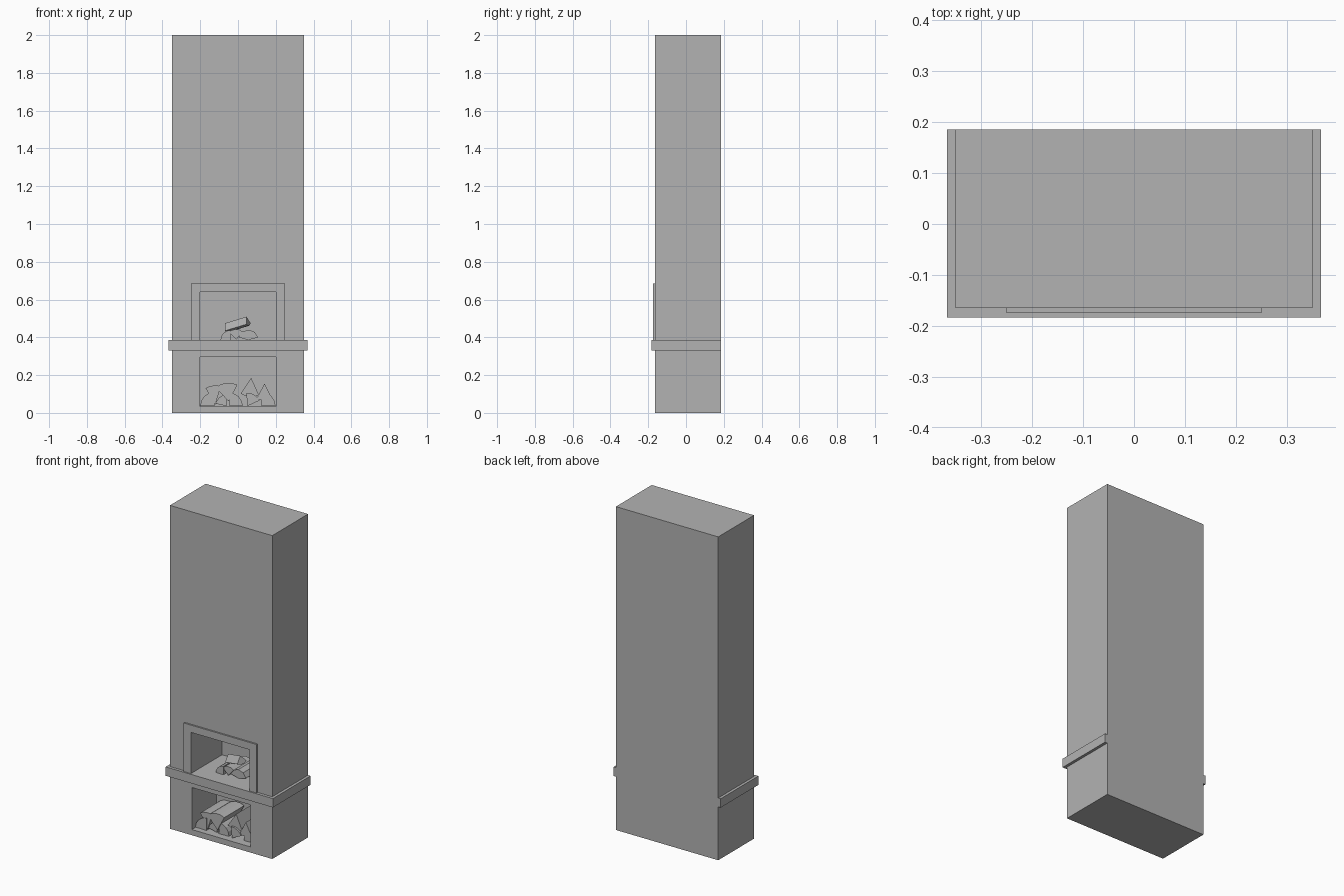
import bpy
import bmesh
from math import sin, cos, radians
from mathutils import Matrix, Vector

default = bpy.data.objects.get("Cube")
if default:
    bpy.data.objects.remove(default, do_unlink=True)

GREY = (0.45, 0.45, 0.45, 1.0)
grey = bpy.data.materials.new("plain_grey")
grey.use_nodes = True
grey.diffuse_color = GREY
grey.node_tree.nodes["Principled BSDF"].inputs["Base Color"].default_value = GREY


def prism(name, outline, place, start, end):
    """Extrude a 2D outline from start to end; place maps (u, v, w) to xyz."""
    bm = bmesh.new()
    face = bm.faces.new([bm.verts.new(place(u, v, start)) for u, v in outline])
    grown = bmesh.ops.extrude_face_region(bm, geom=[face])["geom"]
    shift = Vector(place(0, 0, end)) - Vector(place(0, 0, start))
    bmesh.ops.translate(bm, vec=shift, verts=[g for g in grown if isinstance(g, bmesh.types.BMVert)])
    if not any(face in e.link_faces for e in face.edges):
        bm.faces.new(face.verts)
    bmesh.ops.recalc_face_normals(bm, faces=bm.faces)
    mesh = bpy.data.meshes.new(name)
    bm.to_mesh(mesh)
    bm.free()
    mesh.materials.append(grey)
    obj = bpy.data.objects.new(name, mesh)
    bpy.context.scene.collection.objects.link(obj)
    return obj


def upright(u, v, w):    # outline in x-z, extruded along y
    return (u, w, v)


def flat(u, v, w):       # outline in x-y, extruded along z
    return (u, v, w)


def rect(x0, x1, y0, y1):
    return [(x0, y0), (x1, y0), (x1, y1), (x0, y1)]


def bracket(outer, inner, base, mid, tip):
    """U-shaped outline, symmetric in u, closed at tip and open at base."""
    return [(-outer, base), (-outer, tip), (outer, tip), (outer, base),
            (inner, base), (inner, mid), (-inner, mid), (-inner, base)]


FRONT, BACK = -0.165, 0.185
SHELF_LOW, SHELF_TOP = 0.33, 0.385

# Chimney body with two recesses
body = prism("chimney_body", rect(-0.35, 0.35, FRONT, BACK), flat, 0, 2)
recesses = [("firebox_cutter", SHELF_TOP, 0.64, 0.13),
            ("wood_store_cutter", 0.035, 0.295, 0.075)]
for name, low, high, depth in recesses:
    cutter = prism(name, rect(-0.2, 0.2, low, high), upright, -0.3, depth)
    cutter.hide_render = True
    cut = body.modifiers.new(name, "BOOLEAN")
    cut.operation = "DIFFERENCE"
    cut.solver = "EXACT"
    cut.object = cutter
    bpy.context.view_layer.update()
    carved = bpy.data.meshes.new_from_object(
        body.evaluated_get(bpy.context.evaluated_depsgraph_get()))
    body.modifiers.clear()
    body.data = carved
    bpy.data.objects.remove(cutter, do_unlink=True)
body.data.name = "chimney_body"

# Shelf wrapping the front and sides, and the raised firebox surround
prism("mantel_shelf", bracket(0.367, 0.35, BACK, FRONT, -0.183),
      flat, SHELF_LOW, SHELF_TOP)
prism("firebox_surround", bracket(0.25, 0.2, SHELF_TOP, 0.64, 0.685),
      upright, -0.175, FRONT)


def split_log(name, x, z, aim, radius, sweep, start, end):
    """Wedge of a round log: a split edge at (x, z) and bark arc facing aim."""
    steps = 4
    outline = [(x, z)]
    for i in range(steps + 1):
        a = radians(aim + sweep * (i / steps - 0.5))
        outline.append((x + radius * cos(a), z + radius * sin(a)))
    return prism(name, outline, upright, start, end)


# Stored firewood: split edge position, facing angle, radius, sweep
stored = [
    (-0.125, 0.036, 135, 0.075, 88), (-0.12, 0.045, 97, 0.1, 48),
    (-0.06, 0.036, 130, 0.06, 75), (-0.05, 0.06, 97, 0.1, 70),
    (-0.045, 0.036, 45, 0.07, 88), (0.07, 0.185, -95, 0.1, 58),
    (0.05, 0.036, 60, 0.07, 70), (0.14, 0.155, -90, 0.09, 55),
    (0.125, 0.036, 45, 0.074, 88),
]
for i, shape in enumerate(stored):
    front = -0.13 + 0.006 * (i % 3)
    split_log(f"stored_log_{i + 1}", *shape, front, front + 0.195)

# Fire logs on the hearth
hearth = [(-0.04, 0.386, 135, 0.052, 88), (-0.01, 0.388, 92, 0.055, 85),
          (0.055, 0.386, 90, 0.054, 150)]
for i, shape in enumerate(hearth):
    front = -0.085 + 0.005 * i
    split_log(f"hearth_log_{i + 1}", *shape, front, front + 0.17)

# Log lying across the top of the fire
top_log = split_log("top_log", 0, 0, -90, 0.05, 80, -0.063, 0.063)
top_log.data.transform(Matrix.Translation((-0.012, -0.02, 0.492))
                       @ Matrix.Rotation(radians(-17), 4, "Y")
                       @ Matrix.Rotation(radians(70), 4, "Z"))
